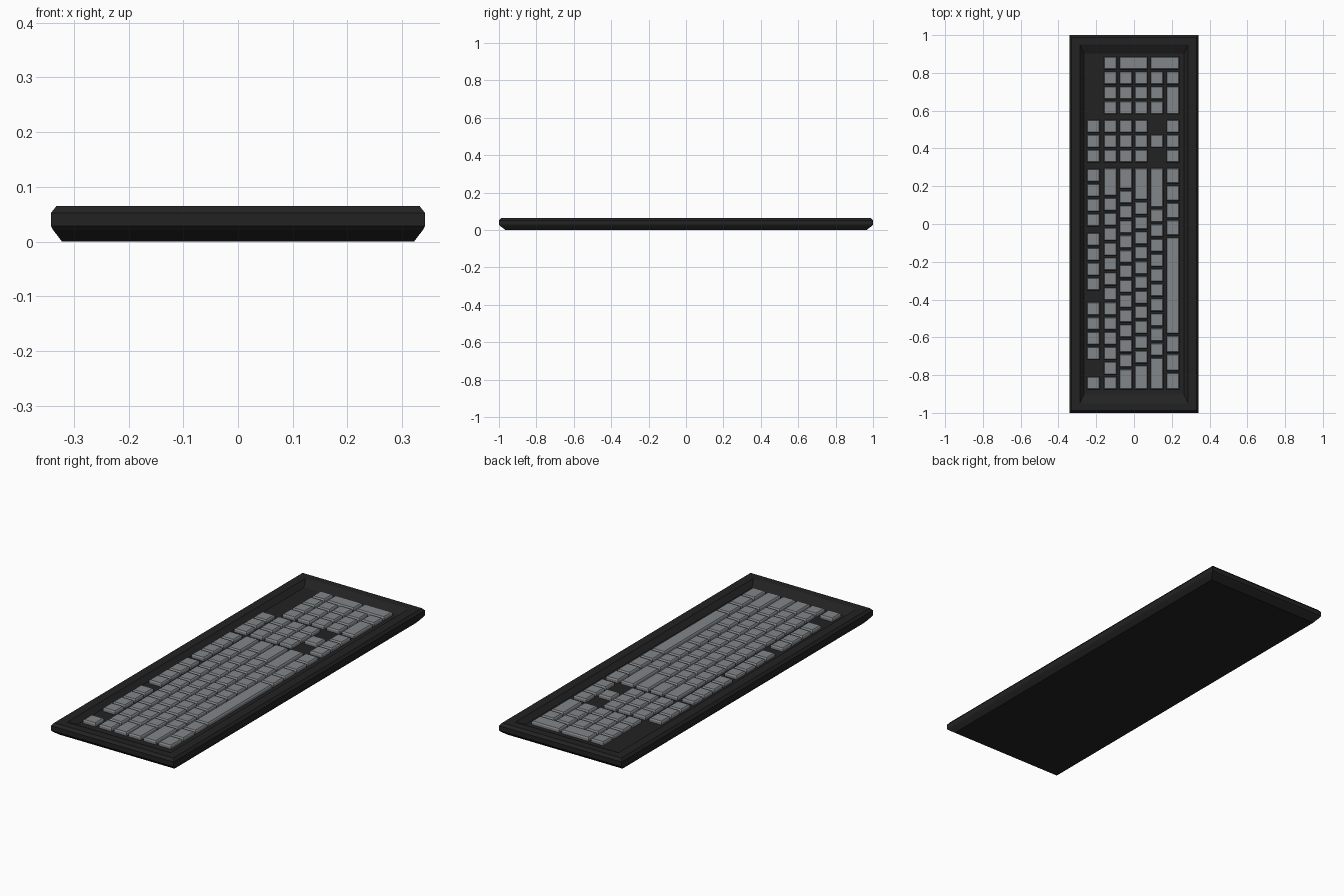
import bpy, bmesh

if "Cube" in bpy.data.objects:
    bpy.data.objects.remove(bpy.data.objects["Cube"])


def make_mat(name, rgb):
    m = bpy.data.materials.new(name)
    m.diffuse_color = (*rgb, 1)
    m.use_nodes = True
    m.node_tree.nodes["Principled BSDF"].inputs["Base Color"].default_value = m.diffuse_color
    return m


BLACK = make_mat("case black", (0.016, 0.016, 0.016))
GREY = make_mat("key grey", (0.225, 0.24, 0.25))


def finish(bm, name, mat):
    bmesh.ops.recalc_face_normals(bm, faces=bm.faces)
    me = bpy.data.meshes.new(name)
    bm.to_mesh(me)
    bm.free()
    me.materials.append(mat)
    ob = bpy.data.objects.new(name, me)
    bpy.context.collection.objects.link(ob)
    return ob


def add_loft(bm, cx, cy, rings):
    """Stack of rectangles (half x, half y, z), capped at both ends."""
    prev = first = None
    for hx, hy, z in rings:
        ring = [bm.verts.new((cx + sx * hx, cy + sy * hy, z))
                for sx, sy in ((-1, -1), (1, -1), (1, 1), (-1, 1))]
        if prev:
            for i in range(4):
                j = (i + 1) % 4
                bm.faces.new((prev[i], prev[j], ring[j], ring[i]))
        else:
            first = ring
        prev = ring
    bm.faces.new(first[::-1])
    bm.faces.new(prev)


# Case: tapered underside, chamfered rim, sloped walls into a sunken deck
FLOOR, TOP = 0.042, 0.060
bm = bmesh.new()
add_loft(bm, 0, 0, [
    (0.322, 0.965, 0), (0.338, 0.993, 0.021), (0.342, 1.0, 0.028),
    (0.342, 1.0, 0.052), (0.332, 0.988, 0.065), (0.287, 0.949, 0.065),
    (0.264, 0.902, FLOOR)])
finish(bm, "case", BLACK)

# Key grid: rows run along y, stacked from -x (function row) to +x (space row)
U, GAP, Y0 = 0.0788, 0.0105, -0.876
ROW_X = [(-0.250, -0.181), (-0.160, -0.091), (-0.077, -0.008),
         (0.003, 0.072), (0.087, 0.156), (0.171, 0.240)]


def add_key(bm, row, start, width=1, last_row=None):
    x0 = ROW_X[row][0]
    x1 = ROW_X[row if last_row is None else last_row][1]
    y0 = Y0 + start * U
    y1 = y0 + width * U - GAP
    hx, hy = (x1 - x0) / 2, (y1 - y0) / 2
    add_loft(bm, (x0 + x1) / 2, (y0 + y1) / 2, [
        (hx, hy, FLOOR - 0.004), (hx, hy, TOP - 0.006),
        (hx - 0.004, hy - 0.004, TOP)])


def add_run(bm, row, start, widths):
    for w in widths:
        add_key(bm, row, start, w)
        start += w


# Function keys
bm = bmesh.new()
add_key(bm, 0, 0)
for s in (2, 6.65, 10.95):
    add_run(bm, 0, s, [1] * 4)
finish(bm, "function_keys", GREY)

# Main typing block, 15 units long
bm = bmesh.new()
add_run(bm, 1, 0, [1] * 13 + [2])
add_run(bm, 2, 0, [1.5] + [1] * 12 + [1.5])
add_run(bm, 3, 0, [1.75] + [1] * 11 + [2.25])
add_run(bm, 4, 0, [2.25] + [1] * 10 + [2.75])
add_run(bm, 5, 0, [1.25] * 3 + [6.6] + [1.1625] * 4)
finish(bm, "main_keys", GREY)

# Navigation block with arrow keys
bm = bmesh.new()
for r in (0, 1, 2, 3, 5):
    add_run(bm, r, 15.25, [1] * 3)
add_key(bm, 4, 16.25)
finish(bm, "navigation_keys", GREY)

# Number pad
bm = bmesh.new()
for r in (1, 2, 3, 4):
    add_run(bm, r, 18.5, [1] * 3)
add_run(bm, 5, 18.5, [2, 1])
add_key(bm, 1, 21.5)
add_key(bm, 2, 21.5, 1, 3)
add_key(bm, 4, 21.5, 1, 5)
finish(bm, "number_pad_keys", GREY)
